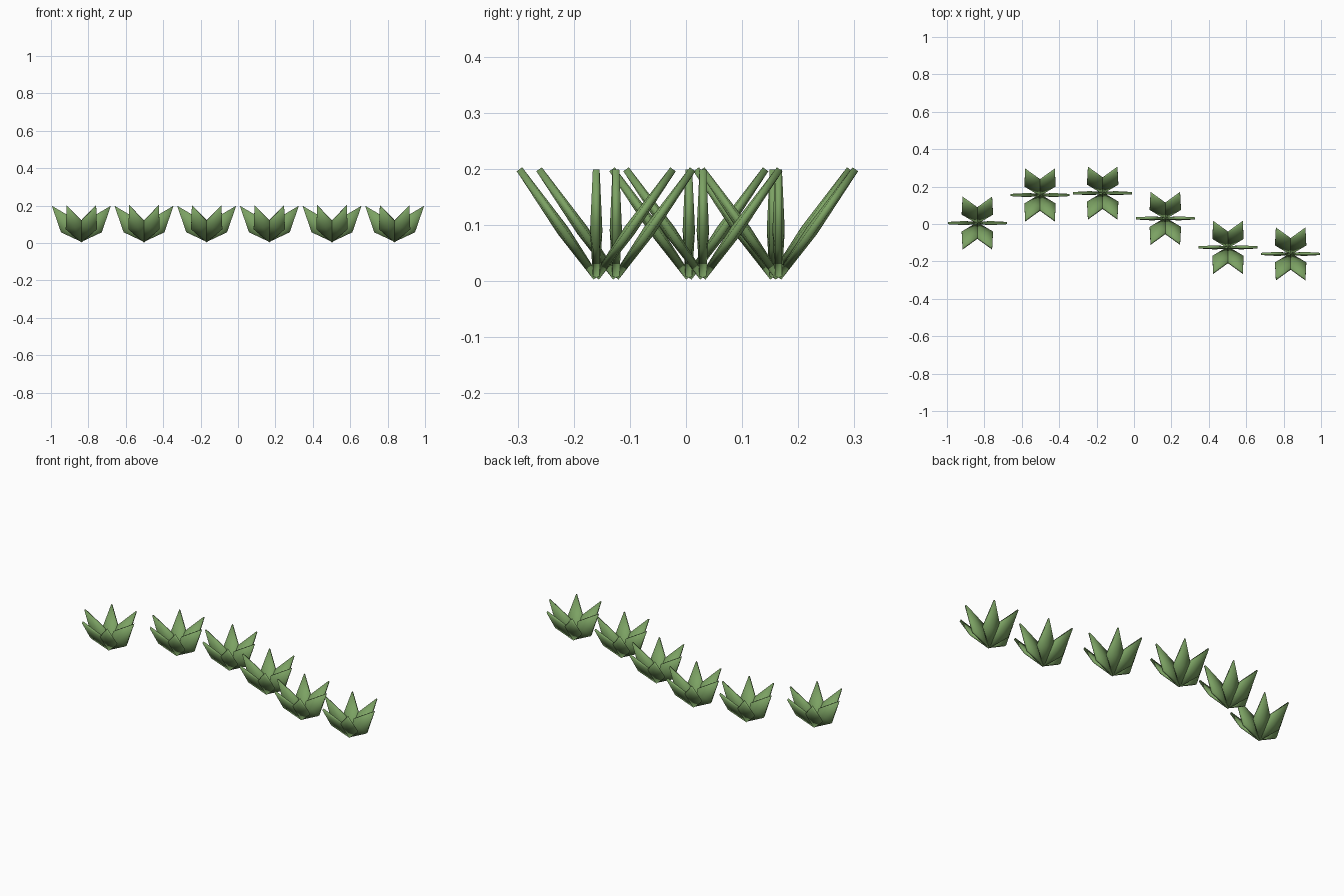
import bpy, bmesh, math
from mathutils import Matrix, Vector

if "Cube" in bpy.data.objects:
    bpy.data.objects.remove(bpy.data.objects["Cube"])

green = bpy.data.materials.new("leaf_green")
green.diffuse_color = (0.20, 0.36, 0.125, 1)
green.use_nodes = True
green.node_tree.nodes["Principled BSDF"].inputs["Base Color"].default_value = green.diffuse_color

REACH, RISE = 0.158, 0.193                # leaf tip: sideways and upward
LENGTH = math.hypot(REACH, RISE)
HALF_W, EDGE, RIB, MID = 0.052, 0.006, 0.011, 0.435


def add_leaf(bm, rot):
    # diamond blade with a thin rim and a raised midrib on both faces
    outline = [(0, 0), (HALF_W, LENGTH * MID), (0, LENGTH), (-HALF_W, LENGTH * MID)]
    rims, ribs = [], []
    for s in (-1, 1):
        rims.append([bm.verts.new(rot @ Vector((x, s * EDGE, z))) for x, z in outline])
        ribs.append(bm.verts.new(rot @ Vector((0, s * RIB, LENGTH * MID))))
    for i in range(4):
        j = (i + 1) % 4
        bm.faces.new((rims[0][i], rims[0][j], rims[1][j], rims[1][i]))
        for rim, rib in zip(rims, ribs):
            bm.faces.new((rim[i], rim[j], rib))


# six leaves fanned out around the root, leaning sideways then forward or back
bm = bmesh.new()
for k in range(6):
    a = k * math.pi / 3
    lean_y = math.asin(REACH * math.cos(a) / LENGTH)
    lean_x = -math.atan2(REACH * math.sin(a), RISE)
    add_leaf(bm, Matrix.Rotation(lean_x, 3, 'X') @ Matrix.Rotation(lean_y, 3, 'Y'))
bmesh.ops.recalc_face_normals(bm, faces=bm.faces)
for f in bm.faces:
    f.smooth = True
mesh = bpy.data.meshes.new("plant")
bm.to_mesh(mesh)
bm.free()
mesh.materials.append(green)

# row of plants along a wavy line
for i, y in enumerate((0.005, 0.155, 0.165, 0.03, -0.125, -0.16)):
    ob = bpy.data.objects.new("plant_%d" % (i + 1), mesh)
    ob.location = (-0.8375 + 0.335 * i, y, 0.006)
    bpy.context.collection.objects.link(ob)
